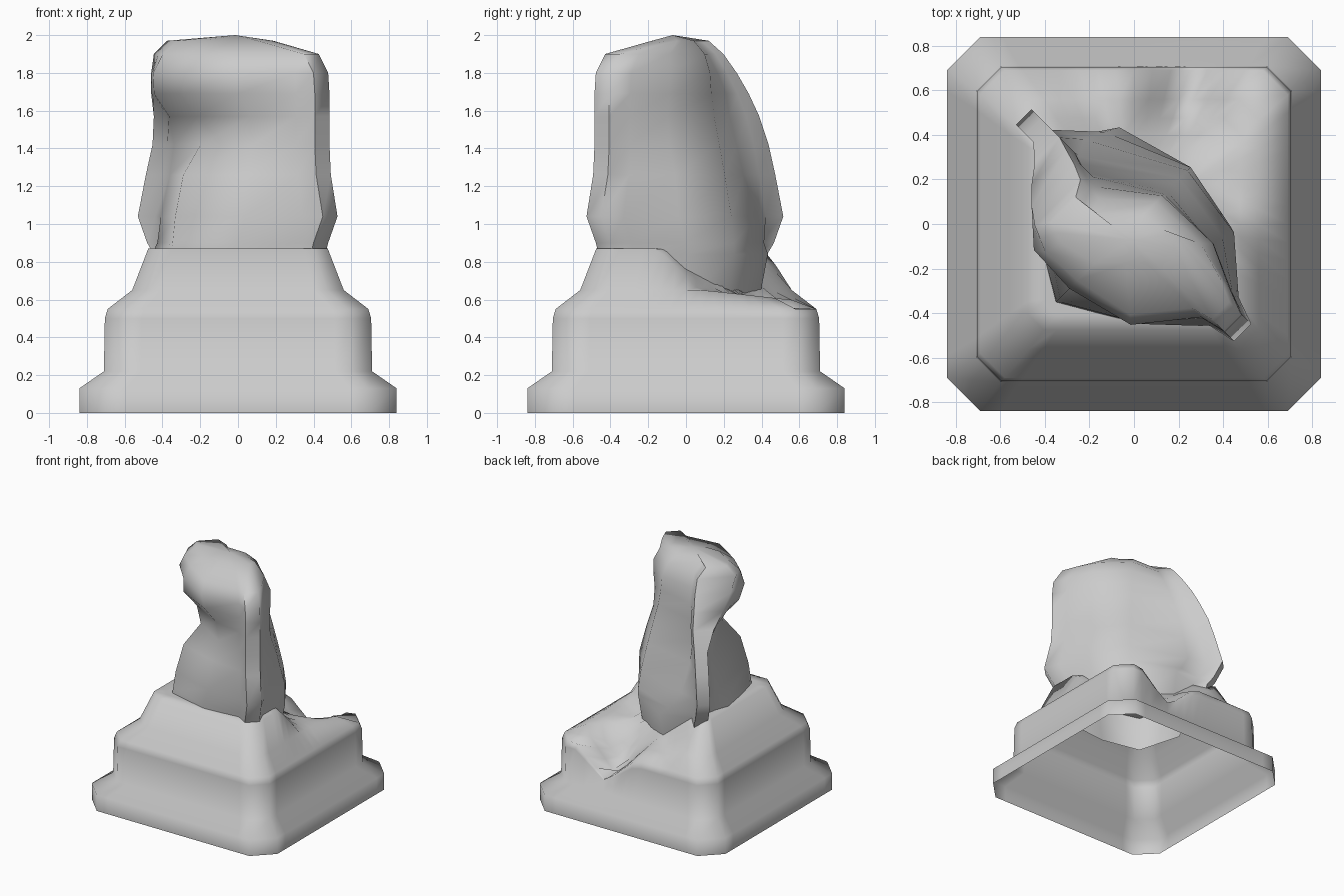
import bpy, bmesh
from math import sqrt

if "Cube" in bpy.data.objects:
    bpy.data.objects.remove(bpy.data.objects["Cube"])

# One pale stone colour for everything
stone = bpy.data.materials.new("pale_stone")
stone.use_nodes = True
stone.diffuse_color = (0.6, 0.6, 0.6, 1)
stone.node_tree.nodes["Principled BSDF"].inputs["Base Color"].default_value = (0.6, 0.6, 0.6, 1)


def loft(name, rings, tip, angle):
    """Skin a stack of closed rings, open below and closed by a tip vertex."""
    bm = bmesh.new()
    loops = [[bm.verts.new(p) for p in ring] for ring in rings]
    for low, high in zip(loops, loops[1:]):
        for i in range(len(low)):
            j = (i + 1) % len(low)
            bm.faces.new((low[i], low[j], high[j], high[i]))
    top, last = bm.verts.new(tip), loops[-1]
    for i in range(len(last)):
        bm.faces.new((last[i], last[(i + 1) % len(last)], top))
    mesh = bpy.data.meshes.new(name)
    bm.to_mesh(mesh)
    bm.free()
    mesh.materials.append(stone)
    obj = bpy.data.objects.new(name, mesh)
    bpy.context.collection.objects.link(obj)
    bpy.ops.object.select_all(action='DESELECT')
    obj.select_set(True)
    bpy.context.view_layer.objects.active = obj
    bpy.ops.object.shade_smooth_by_angle(angle=angle)
    return obj


# Pedestal: square rings with cut corners, worn down towards the back left
STEPS = 14


def clamp(value):
    return min(1, max(0, value))


def square_ring(z, half, cut):
    ring = []
    for turn in range(4):
        for k in range(STEPS + 1):
            x, y = (half - cut) * (2 * k / STEPS - 1), -half
            for _ in range(turn):
                x, y = -y, x
            ring.append(worn(x, y, z))
    return ring


def worn(x, y, z):
    # sunken quarter of the upper platform
    slope = 0.87 - (y + 0.15) - 0.61 * (x - 0.475)
    z = min(z, max(0.66 - 0.11 * y, slope))
    # broken notch in the back rim
    depth = clamp(1 - abs(x - 0.24) / 0.27) * clamp((y - 0.3) / 0.22)
    return (x, y, z - depth * max(0, z - 0.31))


pedestal_profile = [  # height, half width, corner cut
    (0, 0.84, 0.15), (0.13, 0.84, 0.15), (0.22, 0.71, 0.11), (0.5, 0.705, 0.11),
    (0.55, 0.69, 0.11), (0.65, 0.56, 0.09), (0.87, 0.475, 0.07),
    (0.87, 0.4, 0.06), (0.87, 0.32, 0.05), (0.87, 0.24, 0.04), (0.87, 0.12, 0.02)]
loft("pedestal", [square_ring(*p) for p in pedestal_profile], (0, 0, 0.87), 1.4)


# Weathered figure: a slab on the diagonal, with a skirt, a waist and a hood
def diagonal(u, v, z):
    return ((u + v) / sqrt(2), (v - u) / sqrt(2), z)


def figure_ring(z, left, right, end, front, back):
    t = 0.055  # half thickness of the upright end posts
    a, b = left * 0.62, right * 0.5
    # the hood bulges straight from its end, lower down the post stands free
    hood = z > 1.65
    shoulder = (end + front[0]) / 2 if hood else end
    rear = back[0] if hood else t * 0.7
    points = [(left, end), (left * 0.81, shoulder), (a, front[0]), (0, front[1]), (b, front[2]),
              (right * 0.82, -t * 1.5), (right, -t), (right, t), (right * 0.82, t * 1.8),
              (b, back[2]), (0, back[1]), (a, back[0]), (left * 0.81, rear), (left, rear)]
    return [diagonal(u, v, z) for u, v in points]


figure_levels = [  # height, left end, right end, left end depth, front depths, back depths
    (0.58, -0.52, 0.55, -0.06, (-0.3, -0.48, -0.3), (0.22, 0.32, 0.26)),
    (0.84, -0.57, 0.6, -0.06, (-0.29, -0.5, -0.32), (0.26, 0.36, 0.3)),
    (0.9, -0.62, 0.62, -0.06, (-0.22, -0.49, -0.31), (0.2, 0.36, 0.3)),
    (1.04, -0.69, 0.69, -0.06, (-0.15, -0.47, -0.29), (0.11, 0.34, 0.29)),
    (1.26, -0.63, 0.64, -0.06, (-0.12, -0.41, -0.25), (0.04, 0.29, 0.24)),
    (1.42, -0.58, 0.63, -0.06, (-0.12, -0.28, -0.2), (0.02, 0.25, 0.19)),
    (1.57, -0.51, 0.63, -0.12, (-0.2, -0.31, -0.22), (0.01, 0.21, 0.18)),
    (1.69, -0.45, 0.63, -0.2, (-0.35, -0.41, -0.31), (0.02, 0.19, 0.19)),
    (1.8, -0.38, 0.62, -0.27, (-0.4, -0.41, -0.33), (0.0, 0.18, 0.19)),
    (1.9, -0.31, 0.55, -0.32, (-0.37, -0.36, -0.3), (-0.03, 0.14, 0.15)),
    (1.97, -0.27, 0.2, -0.26, (-0.29, -0.25, -0.15), (-0.1, 0.06, 0.07))]
loft("weathered_figure", [figure_ring(*level) for level in figure_levels],
     diagonal(0.04, -0.06, 2.0), 1.2)
